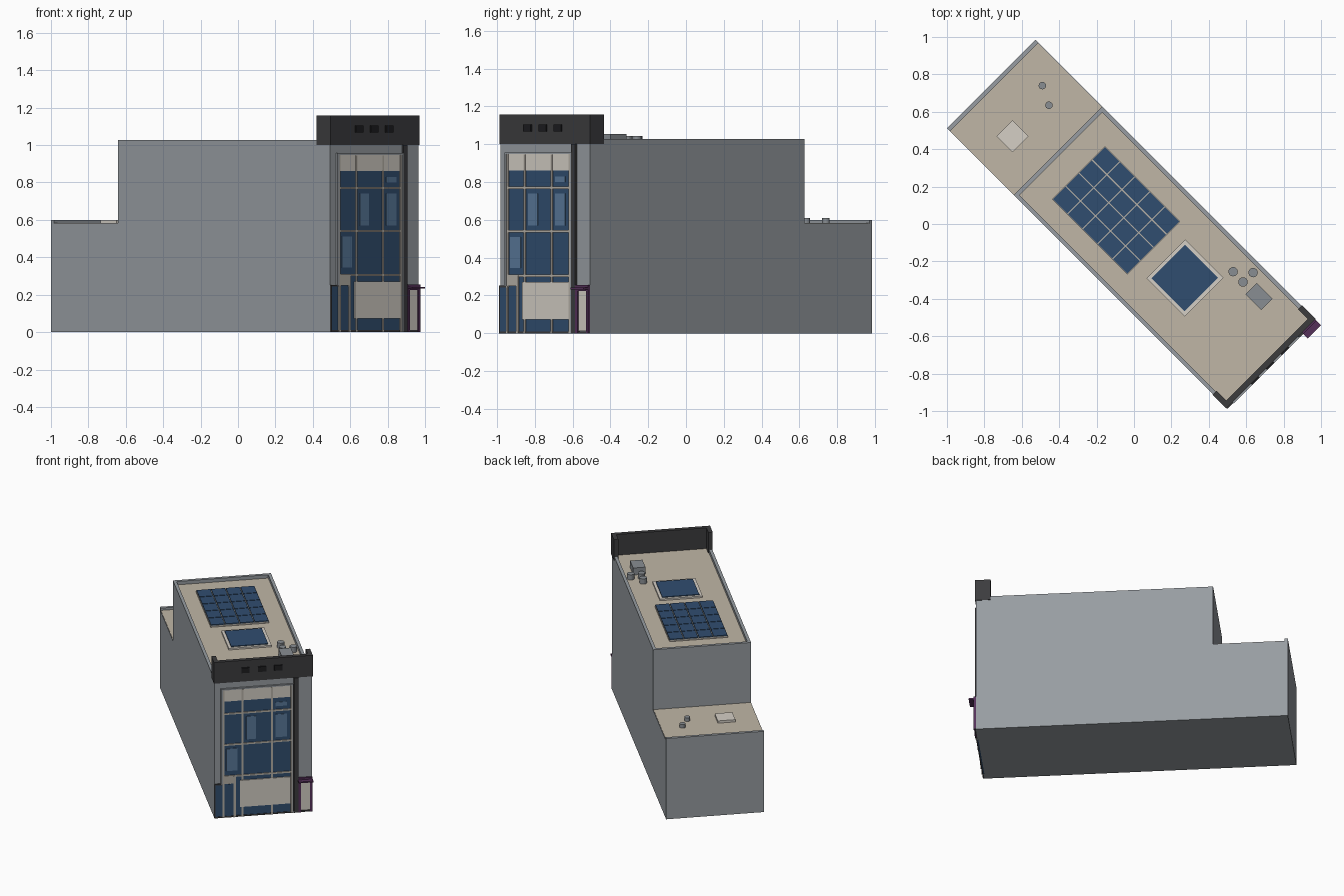
import bpy, bmesh
from math import radians
from mathutils import Matrix, Vector

W, L, V = 0.67, 2.11, 1.605          # width, total depth, depth of tall block
H, HL = 1.0, 0.58                    # tall and low roof heights
M = Matrix.Translation((0.492, -0.981, 0)) @ Matrix.Rotation(radians(45), 4, 'Z')


def mat(name, r, g, b):
    m = bpy.data.materials.new(name)
    m.diffuse_color = (r, g, b, 1)
    return m


WALL = mat("wall_grey", 0.31, 0.335, 0.36)
ROOF = mat("roof_beige", 0.53, 0.47, 0.38)
DARK = mat("charcoal", 0.045, 0.045, 0.048)
BLACK = mat("black", 0.012, 0.012, 0.014)
GLASS = mat("blue_glass", 0.03, 0.075, 0.16)
PANE = mat("light_glass", 0.10, 0.19, 0.32)
TRIM = mat("trim_beige", 0.46, 0.43, 0.38)
BLIND = mat("blind_white", 0.66, 0.62, 0.56)
PURPLE = mat("purple", 0.09, 0.03, 0.10)
VENT = mat("vent_grey", 0.25, 0.27, 0.29)


def finish(name, bm, m):
    bm.transform(M)
    me = bpy.data.meshes.new(name)
    bm.to_mesh(me)
    bm.free()
    ob = bpy.data.objects.new(name, me)
    me.materials.append(m)
    bpy.context.collection.objects.link(ob)
    return ob


def boxes(name, m, *spans):
    """One object of boxes given as (u0, u1, v0, v1, z0, z1)."""
    bm = bmesh.new()
    for u0, u1, v0, v1, z0, z1 in spans:
        size = Matrix.Diagonal((u1 - u0, v1 - v0, z1 - z0, 1))
        mid = Matrix.Translation(((u0 + u1) / 2, (v0 + v1) / 2, (z0 + z1) / 2))
        bmesh.ops.create_cube(bm, size=1, matrix=mid @ size)
    return finish(name, bm, m)


def vent(name, x, y, r, z0, z1):
    p = M.inverted() @ Vector((x, y, 0))
    bm = bmesh.new()
    bmesh.ops.create_cone(bm, cap_ends=True, segments=16, radius1=r, radius2=r, depth=z1 - z0,
                          matrix=Matrix.Translation((p.x, p.y, (z0 + z1) / 2)))
    return finish(name, bm, VENT)


# Building blocks and roofs
boxes("tall_block", WALL, (0, W, 0, V, 0, H))
boxes("low_block", WALL, (0, W, V, L, 0, HL))
boxes("tall_roof", ROOF, (0.02, W - 0.02, 0.02, V - 0.02, H - 0.01, H + 0.003))
boxes("low_roof", ROOF, (0.003, W - 0.003, V, L - 0.02, HL - 0.01, HL + 0.003))

# Parapets
t = 0.022
boxes("tall_parapet", WALL, (0, t, 0.09, V, H, 1.028), (W - t, W, 0.09, V, H, 1.028),
      (t, W - t, V - t, V, H, 1.028))
boxes("low_parapet", WALL, (0, W, L - t, L, HL, 0.6))
boxes("front_parapet", DARK, (-0.003, W + 0.003, -0.005, 0.025, H, 1.157),
      (-0.003, 0.027, 0.025, 0.1, H, 1.157), (W - 0.027, W + 0.003, 0.025, 0.1, H, 1.157))
boxes("parapet_lights", BLACK,
      *[(u - 0.028, u + 0.028, -0.014, 0, 1.066, 1.104) for u in (0.212, 0.325, 0.437)])

# Curtain wall: glass, surround and mullions
A, B = 0.064, 0.527
boxes("curtain_glass", GLASS, (A, B, -0.006, 0.005, 0.0, 0.945))
boxes("outer_surround", WALL, (A - 0.02, A - 0.008, -0.014, 0, 0.25, 0.957),
      (B + 0.006, B + 0.014, -0.014, 0, 0, 0.957), (A - 0.02, B + 0.014, -0.014, 0, 0.947, 0.957))
mullions = [(u - 0.006, u + 0.006, -0.012, 0, 0.0, 0.945) for u in (0.191, 0.392)]
mullions += [(A, B, -0.012, 0, z - 0.006, z + 0.006) for z in (0.305, 0.54, 0.77)]
mullions += [(A - 0.008, A + 0.005, -0.012, 0, 0.25, 0.947),
             (B - 0.006, B + 0.006, -0.012, 0, 0.0, 0.947)]
boxes("mullions", TRIM, *mullions)
boxes("top_blind", BLIND, (A, B, -0.009, 0, 0.862, 0.947))
boxes("lower_panel", BLIND, (0.175, 0.52, -0.013, 0, 0.072, 0.27))
boxes("opening_panes", PANE, (0.217, 0.285, -0.01, 0, 0.57, 0.74),
      (0.418, 0.494, -0.01, 0, 0.57, 0.74), (0.418, 0.494, -0.01, 0, 0.8, 0.83),
      (0.08, 0.158, -0.01, 0, 0.345, 0.51))

# Entrance at the left
boxes("entrance_glass", GLASS, (0.003, 0.135, -0.008, 0.002, 0.01, 0.245))
boxes("entrance_frame", TRIM, (0.054, 0.068, -0.014, 0, 0, 0.25),
      (0.13, 0.146, -0.014, 0, 0, 0.305), (0.054, 0.146, -0.012, 0, 0.25, 0.3))
boxes("entrance_edge", DARK, (0, 0.006, -0.01, 0, 0, 0.25), (0, 0.055, -0.01, 0, 0.243, 0.252))

# Dark pilaster and base strip
boxes("pilaster", DARK, (0.543, 0.573, -0.014, 0, 0, H))
boxes("base_strip", DARK, (0, W, -0.01, 0, 0, 0.01))

# Purple side doorway with canopy
boxes("side_door_frame", PURPLE, (0.573, 0.59, -0.015, 0, 0, 0.25),
      (0.653, W, -0.015, 0, 0, 0.25), (0.573, W, -0.015, 0, 0.225, 0.255))
boxes("side_door_panel", BLIND, (0.59, 0.653, -0.007, 0, 0.012, 0.225))
boxes("door_canopy", PURPLE, (0.57, W, -0.048, 0, 0.232, 0.242))

# Solar array with divider lines
u0, u1, v0, v1 = 0.13, 0.53, 0.877, 1.445
boxes("solar_panels", GLASS, *[
    (u0 + i * 0.1 + 0.003, u0 + i * 0.1 + 0.097,
     v0 + j * 0.1136 + 0.003, v0 + j * 0.1136 + 0.1106, 1.005, 1.02)
    for i in range(4) for j in range(5)])
boxes("solar_tray", TRIM, (u0, u1, v0, v1, H, 1.014))

# Skylights
boxes("skylight_frame", BLIND, (0.187, 0.48, 0.5, 0.79, H, 1.015))
boxes("skylight_glass", GLASS, (0.207, 0.46, 0.52, 0.77, H, 1.02))
boxes("low_roof_hatch", BLIND, (0.158, 0.278, 1.773, 1.893, HL, 0.6))

# Rooftop unit and vents
boxes("air_unit", VENT, (0.502, 0.586, 0.235, 0.355, H, 1.055))
for i, (x, y) in enumerate([(0.53, -0.255), (0.637, -0.26), (0.583, -0.31)]):
    vent(f"tall_roof_vent_{i}", x, y, 0.025, H, 1.042)
for i, (x, y) in enumerate([(-0.49, 0.74), (-0.455, 0.635)]):
    vent(f"low_roof_vent_{i}", x, y, 0.02, HL, 0.61)
